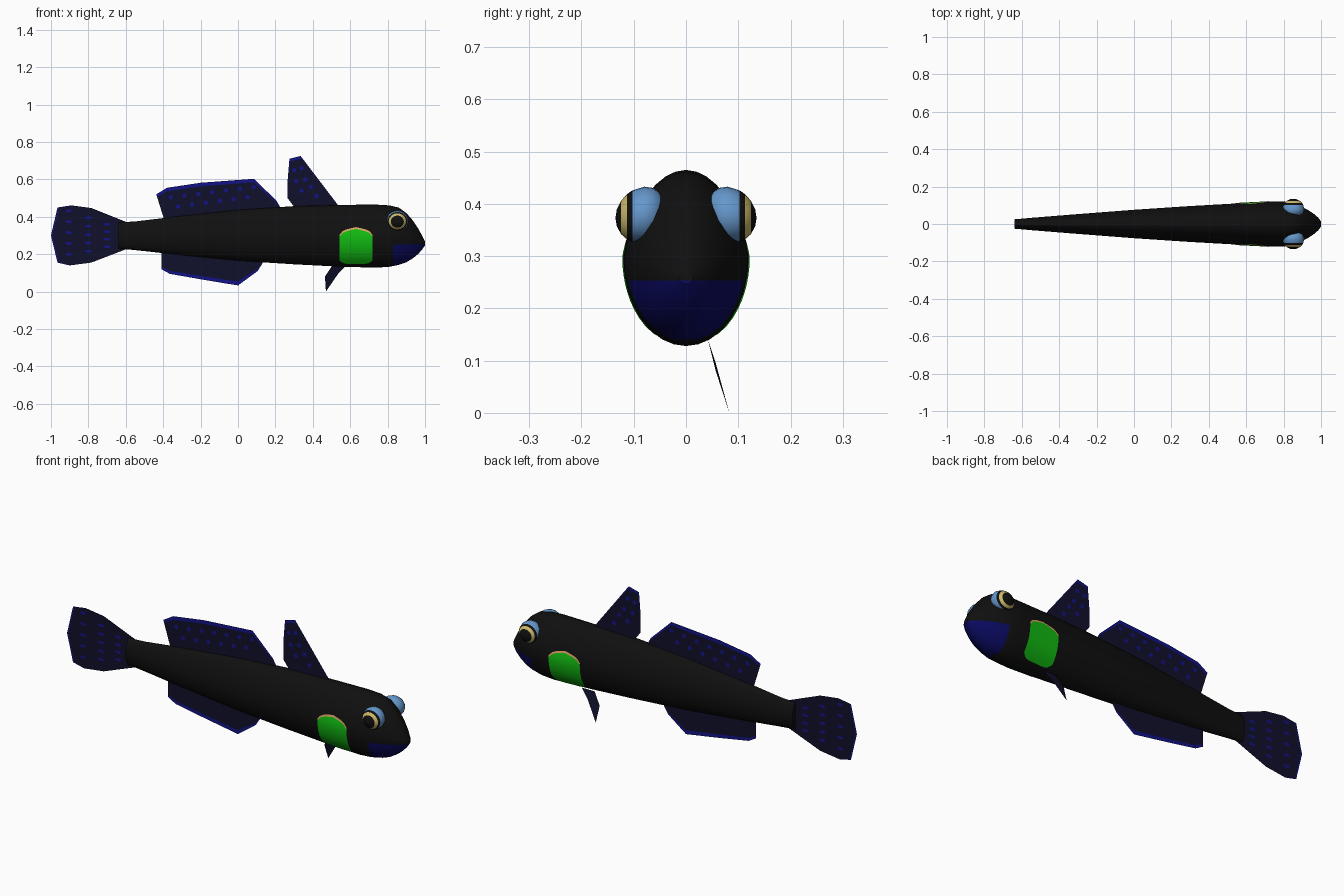
import bpy, bmesh, math

if "Cube" in bpy.data.objects:
    bpy.data.objects.remove(bpy.data.objects["Cube"])


def material(name, r, g, b):
    m = bpy.data.materials.new(name)
    m.diffuse_color = (r, g, b, 1)
    m.use_nodes = True
    m.node_tree.nodes["Principled BSDF"].inputs["Base Color"].default_value = m.diffuse_color
    return m


BLACK = material("body black", 0.005, 0.005, 0.005)
NAVY = material("mouth navy", 0.003, 0.003, 0.12)
FIN = material("fin dark blue", 0.005, 0.005, 0.024)
BLUE = material("fin edge blue", 0.006, 0.006, 0.25)
GREEN = material("pectoral green", 0.006, 0.52, 0.006)
ORANGE = material("pectoral orange", 0.7, 0.38, 0.12)
SKY = material("eye light blue", 0.13, 0.31, 0.6)
TAN = material("eye tan", 0.6, 0.48, 0.14)


def make(name, verts, faces, mats, slots=None, smooth=False, fix=True):
    me = bpy.data.meshes.new(name)
    me.from_pydata(verts, [], faces)
    ob = bpy.data.objects.new(name, me)
    bpy.context.collection.objects.link(ob)
    for m in mats:
        me.materials.append(m)
    for i, p in enumerate(me.polygons):
        p.material_index = slots[i] if slots else 0
        p.use_smooth = smooth and len(p.vertices) <= 4
    if fix:
        bm = bmesh.new()
        bm.from_mesh(me)
        bmesh.ops.recalc_face_normals(bm, faces=bm.faces)
        bm.to_mesh(me)
        bm.free()
    return ob


def grid_faces(rows, cols, closed=False):
    n = cols if closed else cols - 1
    return [(r * cols + c, r * cols + (c + 1) % cols,
             (r + 1) * cols + (c + 1) % cols, (r + 1) * cols + c)
            for r in range(rows - 1) for c in range(n)]


# Body stations: x, top, bottom, half width
BODY = [(-0.64, .37, .23, .025), (-0.55, .375, .222, .033), (-0.3, .405, .195, .053),
        (0, .437, .165, .076), (0.3, .457, .146, .096), (0.55, .464, .133, .11),
        (0.74, .465, .128, .12), (0.81, .461, .133, .119), (0.86, .449, .143, .107),
        (0.9, .42, .157, .09), (0.935, .38, .178, .072), (0.965, .335, .203, .052),
        (0.985, .297, .226, .034), (1.0, .268, .247, .014)]


def station(x):
    for a, b in zip(BODY, BODY[1:]):
        if a[0] <= x <= b[0]:
            t = (x - a[0]) / (b[0] - a[0])
            return [p + (q - p) * t for p, q in zip(a, b)]


def half_width(x, z):
    _, top, bot, w = station(x)
    c = max(-1, min(1, (z - (top + bot) / 2) / ((top - bot) / 2)))
    return w * math.sqrt(1 - c * c) * (1 - 0.15 * max(c, 0))


SEG = 32
verts = []
for x, top, bot, w in BODY:
    for i in range(SEG):
        a = 2 * math.pi * i / SEG
        c = math.cos(a)
        verts.append((x, w * math.sin(a) * (1 - 0.15 * max(c, 0)),
                      (top + bot) / 2 + (top - bot) / 2 * c))
faces = grid_faces(len(BODY), SEG, True)
faces += [tuple(range(SEG)), tuple(range(len(verts) - SEG, len(verts)))]
body = make("body", verts, faces, [BLACK, NAVY], smooth=True)

# Cut the mouth patch into the head
bm = bmesh.new()
bm.from_mesh(body.data)
for co, no in (((.83, 0, 0), (1, 0, 0)), ((0, 0, .253), (0, 0, 1)), ((0, 0, .14), (0, 0, 1))):
    near = [f for f in bm.faces if f.calc_center_median().x > .7]
    geom = near + list({e for f in near for e in f.edges}) + list({v for f in near for v in f.verts})
    bmesh.ops.bisect_plane(bm, geom=geom, plane_co=co, plane_no=no, dist=1e-5)
for f in bm.faces:
    c = f.calc_center_median()
    f.material_index = int(c.x > .83 and .14 < c.z < .253)
bm.to_mesh(body.data)
bm.free()

# Pectoral fins: thin patches following the body sides, orange upper rim
for side, label in ((-1, "near"), (1, "far")):
    verts, cols, rows = [], 11, 10
    for r in range(rows):
        for c in range(cols):
            u = 2 * c / (cols - 1) - 1
            x = .631 + .088 * u
            lo = .148 + .018 * u ** 6
            hi = .335 - .02 * abs(u) - .02 * u ** 6
            z = hi + .01 if r == rows - 1 else lo + (hi - lo) * r / (rows - 2)
            verts.append((x, side * (half_width(x, z) + .003), z))
    slots = [0] * ((rows - 2) * (cols - 1)) + [1] * (cols - 1)
    make("pectoral_fin_" + label, verts, grid_faces(rows, cols), [GREEN, ORANGE], slots, True)

# Eyes: domes spun around the y axis, ring radius decides the colour
RINGS = [0, .3, .6, .8, .91, 1, .92, .7, .35, 0]
RING_COL = [0, 0, 1, 0, 2, 2, 2, 2, 2]
for side, label in ((-1, "near"), (1, "far")):
    verts, n = [], 24
    for k, rad in enumerate(RINGS):
        h = math.sqrt(1 - rad * rad) * (1 if k < 5 else -.8)
        for i in range(n):
            a = 2 * math.pi * i / n
            rr = max(rad, .001)
            verts.append((.852 + .058 * rr * math.cos(a), side * (.08 + .055 * h),
                          .376 + .054 * rr * math.sin(a) + .006 * (0.5 - h)))
    slots = [c for c in RING_COL for _ in range(n)]
    make("eye_" + label, verts, grid_faces(len(RINGS), n, True), [BLACK, TAN, SKY], slots, True)


# Fins: flat sheets between a base line and an outer edge, with a blue border
def fin(name, base, edge, border, spots=(), size=(.012, .012)):
    n = len(base)
    verts = [(p[0] + (q[0] - p[0]) * t, 0, p[1] + (q[1] - p[1]) * t)
             for t in (0, 1 - border, 1) for p, q in zip(base, edge)]
    make(name, verts, grid_faces(3, n), [FIN, BLUE], [0] * (n - 1) + [1] * (n - 1))
    sv, sf = [], []
    for x, z in spots:
        for y in (-.003, .003):
            start = len(sv)
            sv += [(x + size[0] * math.cos(i * math.pi / 4), y,
                    z + size[1] * math.sin(i * math.pi / 4)) for i in range(8)]
            order = range(start, start + 8)
            sf.append(tuple(order) if y < 0 else tuple(reversed(order)))
    if sv:
        make(name + "_spots", sv, sf, [BLUE], fix=False)


fin("first_dorsal_fin",
    [(.31, .44), (.33, .44), (.38, .44), (.43, .44), (.53, .44)],
    [(.265, .5), (.265, .59), (.275, .71), (.335, .725), (.535, .462)], .05,
    [(.3, .65), (.34, .66), (.31, .59), (.36, .6), (.34, .54), (.39, .56), (.42, .51)])
fin("second_dorsal_fin",
    [(-.39, .37), (-.36, .37), (-.2, .39), (.08, .42), (.15, .43), (.22, .435)],
    [(-.437, .52), (-.38, .555), (-.2, .582), (.085, .603), (.205, .487), (.225, .452)], .1,
    [(-.36 + .074 * i, .505 + .009 * i) for i in range(7)]
    + [(-.32 + .074 * i, .455 + .01 * i) for i in range(6)])
fin("anal_fin",
    [(-.41, .215), (-.37, .21), (-.2, .195), (0, .18), (.08, .17), (.13, .165)],
    [(-.41, .12), (-.365, .095), (-.2, .066), (0, .033), (.105, .11), (.13, .15)], .14)

# Tail fin: fan with rows of spots
fin("tail_fin",
    [(-.6, .373 - .0245 * i) for i in range(7)],
    [(-.785, .447), (-.89, .461), (-.965, .45), (-1, .3), (-.965, .155), (-.9, .14), (-.785, .155)],
    .02,
    [(-.905, .2 + .058 * i) for i in range(5)] + [(-.8, .215 + .045 * i) for i in range(5)]
    + [(-.7, .24 + .04 * i) for i in range(4)], (.018, .008))

# Single pelvic fin below the far side
make("pelvic_fin", [(.58, .042, .14), (.505, .042, .14), (.465, .057, .08), (.47, .083, 0), (.535, .057, .095)],
     [(0, 1, 4), (1, 2, 4), (2, 3, 4)], [FIN])
